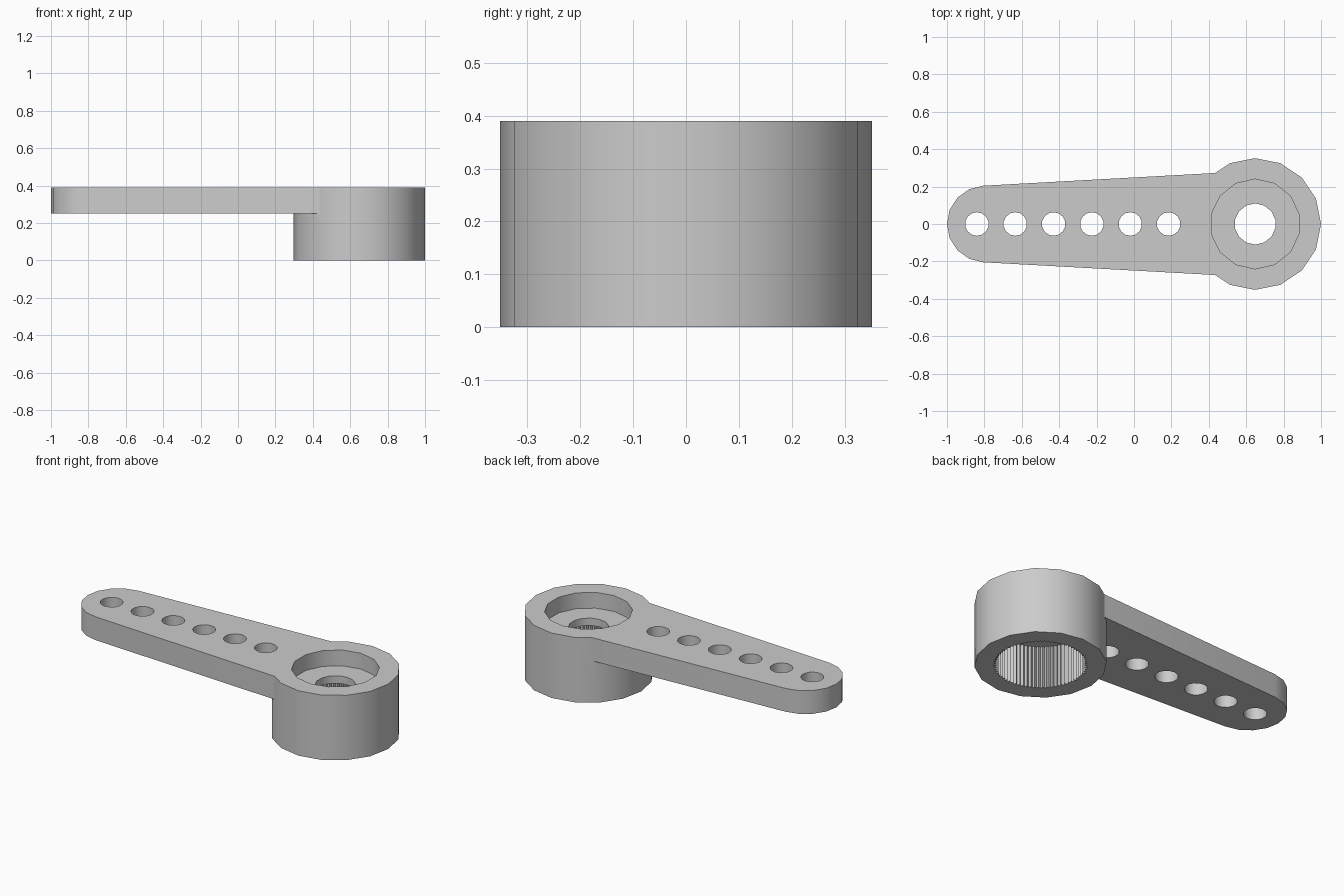
import bpy, bmesh
from math import sin, cos, pi, radians

if "Cube" in bpy.data.objects:
    bpy.data.objects.remove(bpy.data.objects["Cube"])

HUB_X, TOP = 0.648, 0.39


def prism(name, outline, z0, z1):
    """Extrude a closed counter-clockwise XY outline between two heights."""
    bm = bmesh.new()
    low = [bm.verts.new((x, y, z0)) for x, y in outline]
    high = [bm.verts.new((x, y, z1)) for x, y in outline]
    n = len(outline)
    bm.faces.new(low[::-1])
    bm.faces.new(high)
    for i in range(n):
        j = (i + 1) % n
        bm.faces.new((low[i], low[j], high[j], high[i]))
    mesh = bpy.data.meshes.new(name)
    bm.to_mesh(mesh)
    bm.free()
    obj = bpy.data.objects.new(name, mesh)
    bpy.context.collection.objects.link(obj)
    return obj


def ring(cx, r, n, start=0.0, r2=None):
    """Circle outline; r2 alternates the radius to make teeth."""
    out = []
    for i in range(n):
        a = start + 2 * pi * i / n
        rr = r if r2 is None or i % 2 == 0 else r2
        out.append((cx + rr * cos(a), rr * sin(a)))
    return out


def combine(target, tool, operation):
    mod = target.modifiers.new(tool.name, 'BOOLEAN')
    mod.operation = operation
    mod.solver = 'EXACT'
    mod.object = tool
    bpy.context.view_layer.objects.active = target
    bpy.ops.object.modifier_apply(modifier=mod.name)
    bpy.data.objects.remove(tool)


# Round hub
horn = prism("lever_arm", ring(HUB_X, 0.352, 16), 0, TOP)

# Tapered arm with a rounded tip, its root buried in the hub
tip = [(-0.795 + 0.205 * cos(radians(93 + 174 * i / 8)),
        0.205 * sin(radians(93 + 174 * i / 8))) for i in range(9)]
arm = prism("arm", [(0.55, 0.279)] + tip + [(0.55, -0.279)], 0.25, TOP)
combine(horn, arm, 'UNION')

# Screw recess, screw bore and toothed shaft socket
combine(horn, prism("recess", ring(HUB_X, 0.24, 14, pi / 2), 0.295, 0.5), 'DIFFERENCE')
combine(horn, prism("socket", ring(HUB_X, 0.252, 144, 0, 0.238), -0.1, 0.25), 'DIFFERENCE')
combine(horn, prism("bore", ring(HUB_X, 0.11, 14, pi / 2), 0.1, 0.45), 'DIFFERENCE')

# Row of linkage holes
for i in range(6):
    hole = prism("hole", ring(-0.84 + 0.205 * i, 0.063, 14, pi / 2), 0.1, 0.5)
    combine(horn, hole, 'DIFFERENCE')

# Smooth round walls, crisp edges
bpy.ops.object.select_all(action='DESELECT')
horn.select_set(True)
bpy.context.view_layer.objects.active = horn
bpy.ops.object.shade_smooth_by_angle(angle=radians(30))
